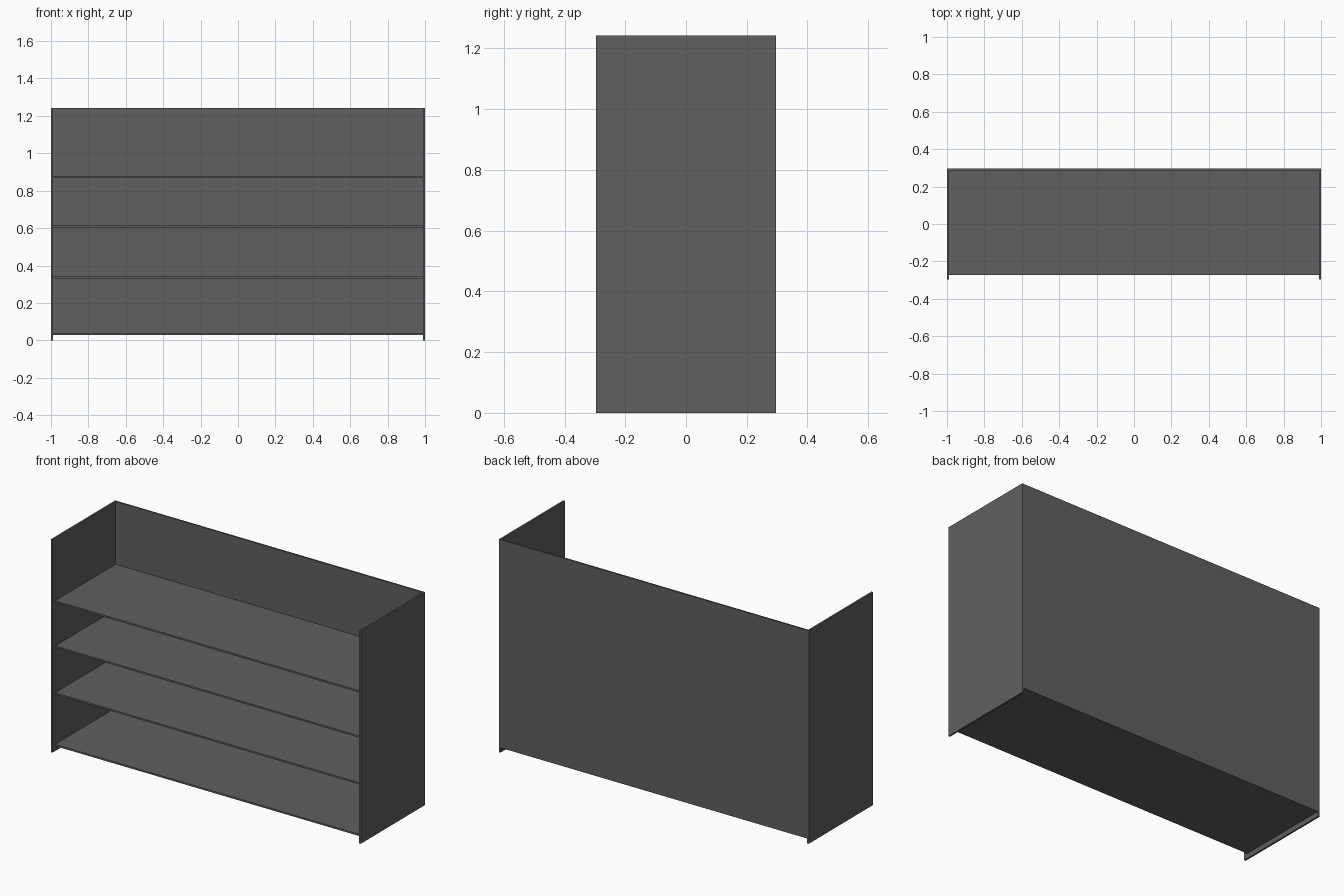
import bpy

if "Cube" in bpy.data.objects:
    bpy.data.objects.remove(bpy.data.objects["Cube"])

W, D, H = 1.0, 0.296, 1.243   # half width, half depth, height
T = 0.01                      # board thickness

mat = bpy.data.materials.new("dark grey")
mat.diffuse_color = (0.115, 0.115, 0.118, 1)
mat.use_nodes = True
mat.node_tree.nodes["Principled BSDF"].inputs["Base Color"].default_value = mat.diffuse_color


def board(name, lo, hi):
    """Box spanning two opposite corners."""
    bpy.ops.mesh.primitive_cube_add(size=1)
    ob = bpy.context.object
    ob.name = name
    for v in ob.data.vertices:
        v.co = [lo[i] if v.co[i] < 0 else hi[i] for i in range(3)]
    ob.data.materials.append(mat)
    return ob


# Side panels, full height and depth
board("left_side", (-W, -D, 0), (-W + T, D, H))
board("right_side", (W - T, -D, 0), (W, D, H))

# Back panel, raised slightly off the floor
board("back_panel", (-W + T, D - T, 0.028), (W - T, D, H))

# Shelves, set back from the front edge
for i, top in enumerate((0.039, 0.34, 0.613, 0.877)):
    board(f"shelf_{i + 1}", (-W + T, -0.272, top - T), (W - T, D - T, top))
